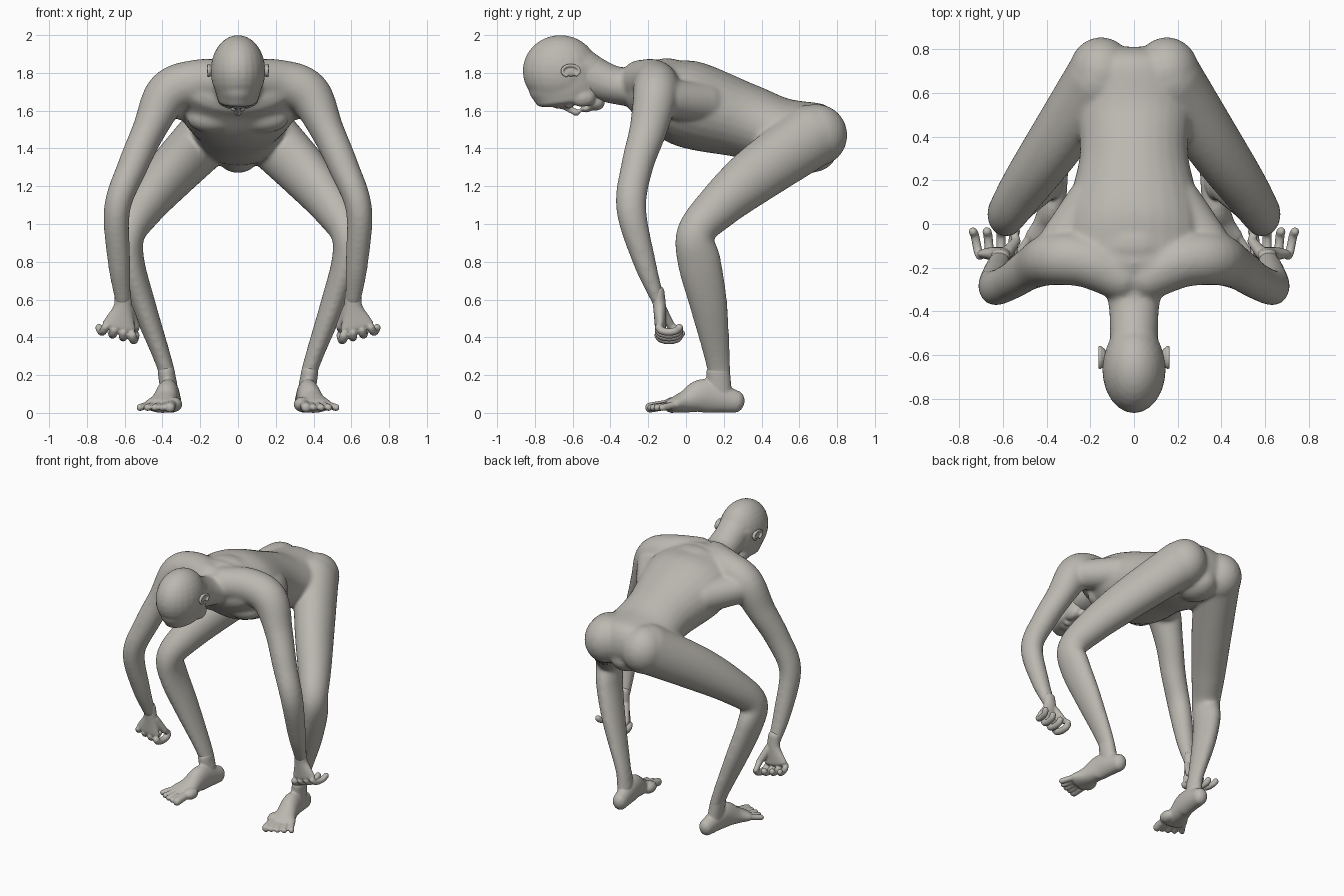
import bpy, bmesh, math
from mathutils import Vector, Matrix

cube = bpy.data.objects.get("Cube")
if cube:
    bpy.data.objects.remove(cube, do_unlink=True)

SKIN_COLOUR = (.5, .48, .44, 1)
skin = bpy.data.materials.new("warm_grey")
skin.use_nodes = True
skin.diffuse_color = SKIN_COLOUR
skin.node_tree.nodes["Principled BSDF"].inputs["Base Color"].default_value = SKIN_COLOUR

SIDES = 28
STEPS = 6
SIDE_SIGNS = {"left": 1, "right": -1}


def spline(rows):
    """Smooth interpolation of (x, y, z, side radius, other radius) rows."""
    points = [Vector(row) for row in rows]
    before = 2 * points[0] - points[1]
    after = 2 * points[-1] - points[-2]
    points = [before, *points, after]
    smooth = []
    for a, b, c, d in zip(points, points[1:], points[2:], points[3:]):
        slope_in, slope_out = (c - a) / 2, (d - b) / 2
        for i in range(STEPS):
            t = i / STEPS
            ease = t * t * (3 - 2 * t)
            smooth.append(b.lerp(c, ease) + slope_in * t * (1 - t) ** 2
                          - slope_out * t * t * (1 - t))
    smooth.append(points[-2])
    return smooth


def loft(bm, rows, sign=1, dome=1):
    """Closed elliptical tube along the rows with domed ends."""
    path = spline(rows)
    centres = [Vector(row[:3]) for row in path]
    last = len(path) - 1
    sections = []
    for i, row in enumerate(path):
        tangent = (centres[min(i + 1, last)] - centres[max(i - 1, 0)]).normalized()
        sections.append((centres[i], tangent, row[3], row[4]))

    def end_rings(section, direction):
        centre, tangent, wide, deep = section
        reach = tangent * direction * dome * min(wide, deep)
        angles = [math.radians(step * 20) for step in range(1, 5)]
        return [(centre + reach * math.sin(k), tangent, wide * math.cos(k), deep * math.cos(k))
                for k in angles]

    sections = end_rings(sections[0], -1)[::-1] + sections + end_rings(sections[-1], 1)
    rings = []
    for centre, tangent, wide, deep in sections:
        across = (Vector((1, 0, 0)) - tangent * tangent.x).normalized()
        normal = tangent.cross(across)
        ring = []
        for k in range(SIDES):
            angle = math.tau * k / SIDES
            p = centre + across * wide * math.cos(angle) + normal * deep * math.sin(angle)
            ring.append(bm.verts.new((p.x * sign, p.y, p.z)))
        rings.append(ring)
    for lower, upper in zip(rings, rings[1:]):
        for k in range(SIDES):
            bm.faces.new((lower[k - 1], lower[k], upper[k], upper[k - 1]))
    bm.faces.new(rings[0])
    bm.faces.new(rings[-1])


def limb(bm, start, end, r_start, r_end, sign=1, depth=1):
    """Straight tapered capsule; depth widens it front to back."""
    loft(bm, [(*start, r_start, r_start * depth), (*end, r_end, r_end * depth)], sign)


def ball(bm, centre, radii, sign=1):
    x, y, z = centre
    place = Matrix.Translation((x * sign, y, z)) @ Matrix.Diagonal((*radii, 1))
    bmesh.ops.create_uvsphere(bm, u_segments=24, v_segments=16, radius=1, matrix=place)


def finish(bm, name, voxel, smoothing):
    """Fuse the overlapping volumes into one smooth skin."""
    bmesh.ops.recalc_face_normals(bm, faces=bm.faces)
    mesh = bpy.data.meshes.new(name)
    bm.to_mesh(mesh)
    bm.free()
    mesh.materials.append(skin)
    part = bpy.data.objects.new(name, mesh)
    bpy.context.collection.objects.link(part)
    fuse = part.modifiers.new("fuse", 'REMESH')
    fuse.mode = 'VOXEL'
    fuse.voxel_size = voxel
    fuse.use_smooth_shade = True
    soften = part.modifiers.new("soften", 'SMOOTH')
    soften.factor = .5
    soften.iterations = smoothing


# Body: trunk and neck, then the paired muscles, arms and legs
body = bmesh.new()
loft(body, [(0, .7, 1.48, .25, .16), (0, .5, 1.49, .26, .18), (0, .3, 1.55, .25, .2),
            (0, 0, 1.64, .32, .23), (0, -.2, 1.72, .3, .16)], dome=.7)
loft(body, [(0, -.1, 1.74, .2, .14), (0, -.35, 1.73, .12, .1), (0, -.6, 1.82, .11, .13)])
ball(body, (0, .65, 1.38), (.12, .15, .11))
for sign in SIDE_SIGNS.values():
    # Buttock, chest and the muscle under the armpit
    ball(body, (.15, .69, 1.47), (.15, .165, .165), sign)
    ball(body, (.13, -.13, 1.56), (.14, .09, .08), sign)
    limb(body, (.2, .1, 1.64), (.34, -.09, 1.66), .11, .1, sign)
    # Arm from the collarbone to the wrist
    loft(body, [(.06, -.24, 1.76, .11, .11), (.22, -.17, 1.75, .12, .12),
                (.37, -.16, 1.69, .12, .12), (.47, -.2, 1.5, .09, .1),
                (.56, -.26, 1.3, .08, .085), (.64, -.29, 1.08, .07, .08),
                (.63, -.22, .8, .06, .06), (.61, -.15, .6, .043, .036)], sign)
    # Leg from the hip to the ankle
    loft(body, [(.16, .67, 1.47, .15, .17), (.36, .37, 1.26, .13, .15),
                (.5, .17, 1.09, .11, .12), (.58, .05, .95, .09, .1),
                (.57, .07, .8, .075, .115), (.5, .12, .57, .065, .1),
                (.39, .17, .26, .045, .065), (.36, .18, .12, .045, .06)], sign)
finish(body, "body", .012, 12)

# Head with the face turned to the ground: jaw, skull, chin, brow, lips and nose
head = bmesh.new()
loft(head, [(0, -.62, 1.65, .105, .17), (0, -.63, 1.72, .125, .2), (0, -.65, 1.82, .14, .2)], dome=.2)
ball(head, (0, -.665, 1.81), (.145, .2, .19))
ball(head, (0, -.48, 1.64), (.06, .05, .04))
ball(head, (0, -.67, 1.64), (.08, .05, .03))
ball(head, (0, -.53, 1.61), (.04, .03, .02))
limb(head, (0, -.65, 1.62), (0, -.58, 1.59), .014, .02)
# Nape
limb(head, (0, -.6, 1.84), (0, -.45, 1.76), .12, .1)
for sign in SIDE_SIGNS.values():
    ball(head, (.05, -.62, 1.63), (.03, .02, .02), sign)
    ball(head, (.07, -.55, 1.67), (.04, .07, .05), sign)
finish(head, "head", .009, 6)

for side, sign in SIDE_SIGNS.items():
    # Hand: flat palm, four fingers curled backwards, thumb on the inner edge
    hand = bmesh.new()
    loft(hand, [(.61, -.15, .64, .043, .036), (.61, -.14, .56, .05, .034),
                (.63, -.135, .46, .09, .03)], sign)
    for i in range(4):
        x, z, r = .56 + .048 * i, .41 + .014 * i, .023 - .001 * i
        curl = []
        for step in range(5):
            turn = math.pi * step / 4
            spread = .004 * (i - 1) * step
            curl.append((x + spread, -.09 - .055 * math.cos(turn), z - .024 * math.sin(turn), r, r))
        loft(hand, curl, sign)
    limb(hand, (.58, -.13, .55), (.54, -.08, .46), .028, .022, sign)
    limb(hand, (.54, -.08, .46), (.55, -.02, .42), .022, .016, sign)
    finish(hand, side + "_hand", .006, 4)

    # Foot: heel to ball, ankle, and a fan of five toes
    foot = bmesh.new()
    loft(foot, [(.35, .26, .06, .05, .06), (.37, .1, .09, .06, .09),
                (.39, 0, .06, .07, .06), (.41, -.07, .04, .09, .04)], sign)
    limb(foot, (.38, .17, .22), (.36, .18, .08), .045, .047, sign, depth=1.4)
    ball(foot, (.34, -.06, .045), (.045, .06, .04), sign)
    for i in range(5):
        r = .019 if i else .027
        root = (.35 + .03 * i, -.09 + .01 * i, .045)
        tip = (.36 + .04 * i, -.19 + .004 * i * i, .028)
        limb(foot, root, tip, r, r, sign)
    finish(foot, side + "_foot", .007, 4)

    # Ear: raised rim around a shallow shell
    ear = bmesh.new()
    rim = []
    for step in range(9):
        turn = math.radians(36 * step - 60)
        rim.append((.155, -.61 - .045 * math.cos(turn), 1.81 + .03 * math.sin(turn), .009, .009))
    loft(ear, rim, sign)
    ball(ear, (.14, -.61, 1.81), (.014, .044, .03), sign)
    finish(ear, side + "_ear", .005, 3)
